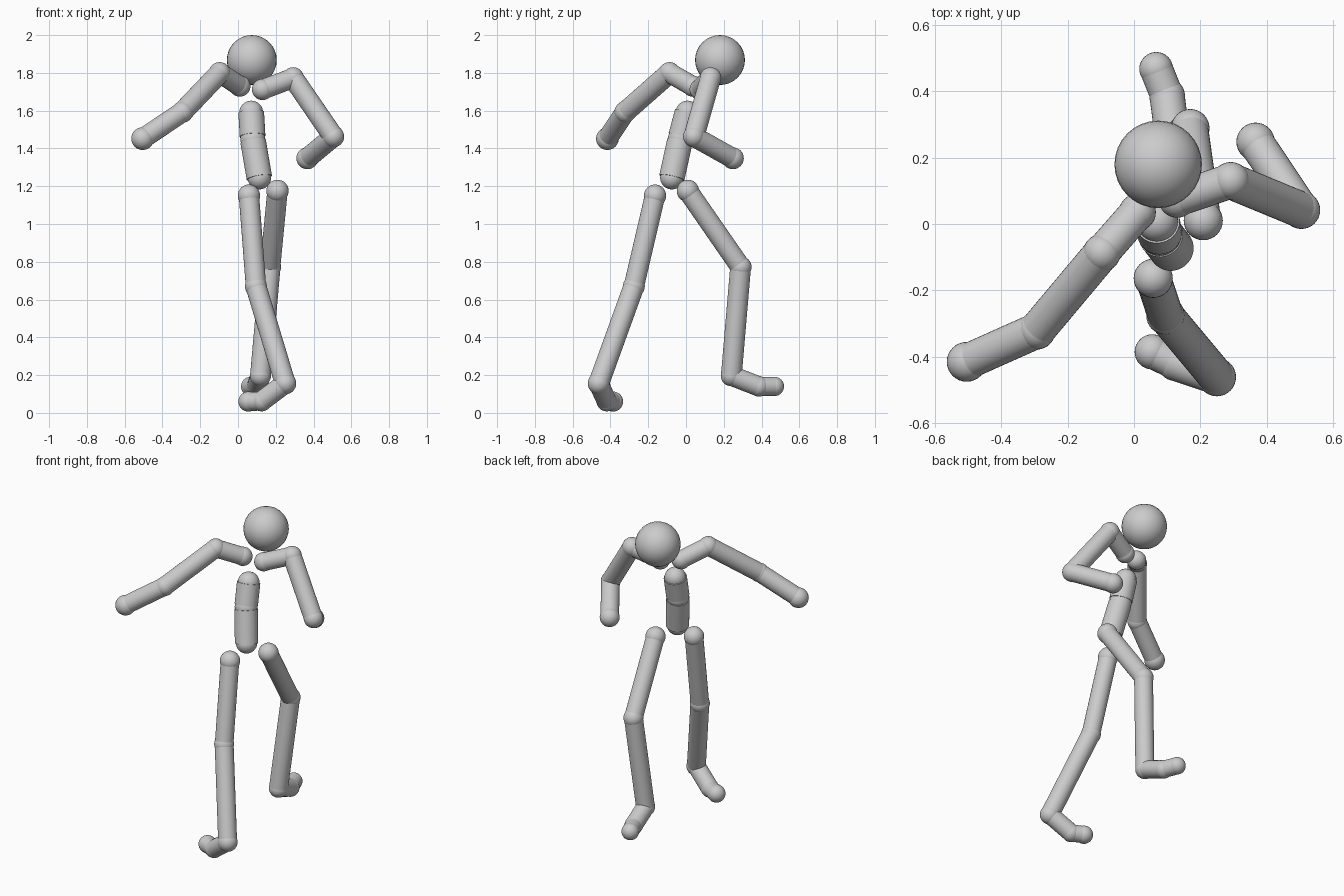
import bpy
from mathutils import Vector

if "Cube" in bpy.data.objects:
    bpy.data.objects.remove(bpy.data.objects["Cube"])

grey = bpy.data.materials.new("mid grey")
grey.diffuse_color = (0.6, 0.6, 0.6, 1)
grey.use_nodes = True
grey.node_tree.nodes["Principled BSDF"].inputs["Base Color"].default_value = grey.diffuse_color


def finish(name):
    ob = bpy.context.object
    ob.name = name
    ob.data.materials.append(grey)
    bpy.ops.object.shade_smooth_by_angle()


def ball(name, centre, radius):
    bpy.ops.mesh.primitive_uv_sphere_add(
        segments=32, ring_count=16, radius=radius, location=centre)
    finish(name)


def rod(name, start, end, radius):
    a, b = Vector(start), Vector(end)
    bpy.ops.mesh.primitive_cylinder_add(
        vertices=32, radius=radius, depth=(b - a).length, location=(a + b) / 2)
    bpy.context.object.rotation_euler = (b - a).to_track_quat('Z', 'Y').to_euler()
    finish(name)


def limb(side, joints, bones):
    """joints: (name, position, ball radius); bones: (name, rod radius)."""
    for name, pos, radius in joints:
        ball(f"{side}_{name}", pos, radius)
    for (name, radius), a, b in zip(bones, joints, joints[1:]):
        rod(f"{side}_{name}", a[1], b[1], radius)


# Head
ball("head", (0.073, 0.18, 1.868), 0.132)

# Torso: two stout rods with a narrow gap at the waist
chest, waist, pelvis = (0.07, 0.008, 1.59), (0.078, -0.03, 1.45), (0.113, -0.075, 1.245)
ball("chest_joint", chest, 0.063)
ball("waist_joint", waist, 0.066)
ball("pelvis_joint", pelvis, 0.062)
rod("upper_torso", chest, Vector(waist).lerp(Vector(chest), 0.1), 0.068)
rod("lower_torso", Vector(waist).lerp(Vector(pelvis), 0.06), pelvis, 0.068)

# Arms: collar, shoulder, elbow, hand
arm_bones = [("collar_bone", 0.053), ("upper_arm", 0.055), ("forearm", 0.054)]
limb("right", [("collar", (0.01, 0.035, 1.73), 0.056),
               ("shoulder", (-0.097, -0.087, 1.80), 0.057),
               ("elbow", (-0.294, -0.322, 1.593), 0.057),
               ("hand", (-0.505, -0.416, 1.452), 0.06)], arm_bones)
limb("left", [("collar", (0.13, 0.075, 1.712), 0.056),
              ("shoulder", (0.292, 0.13, 1.773), 0.057),
              ("elbow", (0.505, 0.042, 1.463), 0.057),
              ("hand", (0.367, 0.248, 1.348), 0.058)], arm_bones)

# Legs: hip, knee, ankle, ball of foot, toe
leg_bones = [("thigh", 0.054), ("shin", 0.055), ("foot", 0.053), ("toes", 0.05)]
limb("right", [("hip", (0.058, -0.164, 1.15), 0.059),
               ("knee", (0.095, -0.276, 0.67), 0.058),
               ("ankle", (0.25, -0.462, 0.156), 0.058),
               ("foot_joint", (0.125, -0.42, 0.062), 0.054),
               ("toe_tip", (0.055, -0.386, 0.06), 0.053)], leg_bones)
limb("left", [("hip", (0.209, 0.01, 1.175), 0.059),
              ("knee", (0.17, 0.289, 0.772), 0.058),
              ("ankle", (0.119, 0.24, 0.197), 0.056),
              ("foot_joint", (0.1, 0.386, 0.14), 0.054),
              ("toe_tip", (0.067, 0.468, 0.14), 0.051)], leg_bones)
